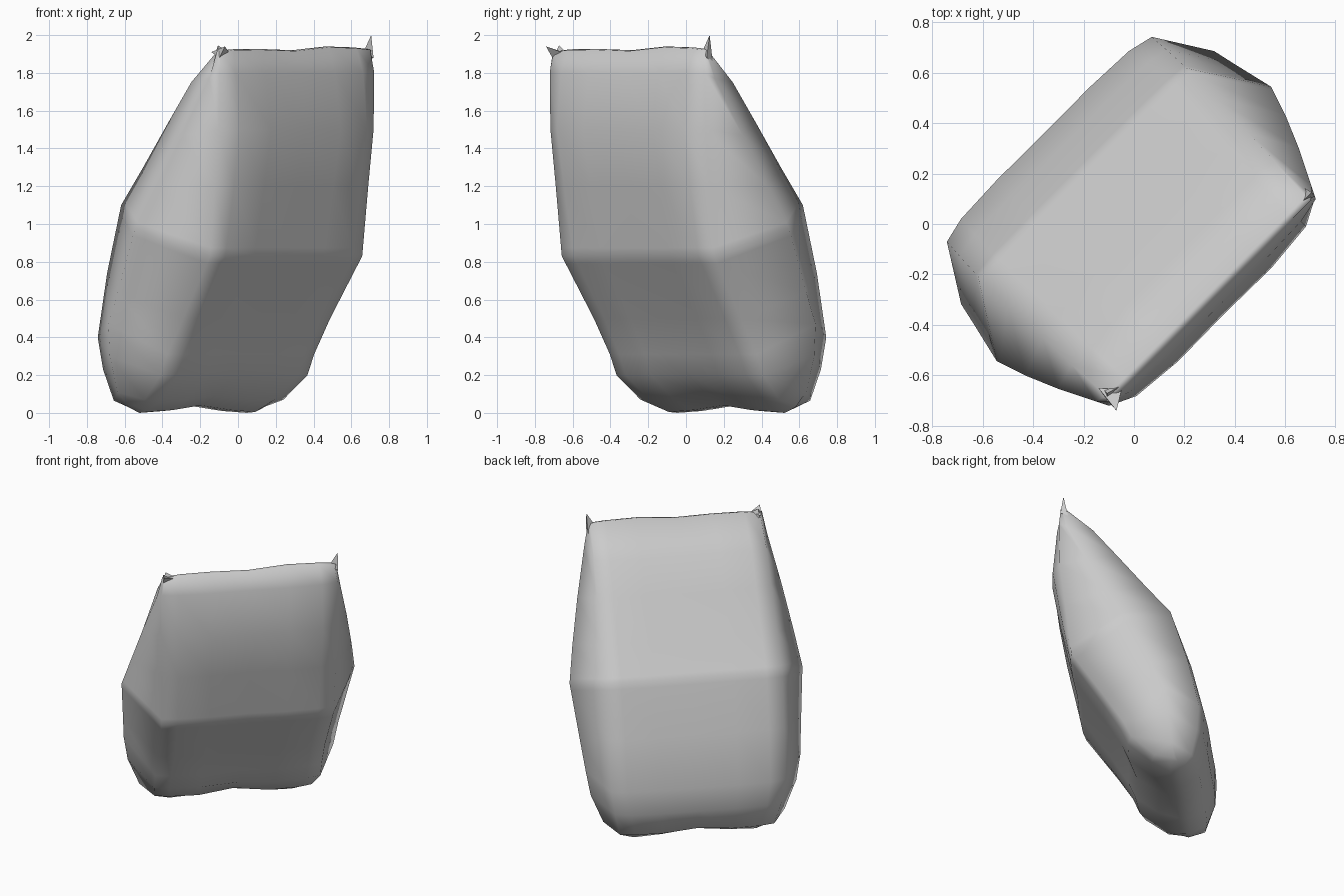
import bpy, bmesh, math

if "Cube" in bpy.data.objects:
    bpy.data.objects.remove(bpy.data.objects["Cube"])

R = math.sqrt(0.5)


def world(u, v, z):
    # u runs along the pouch width, v points out of its front panel (pouch is turned 45 degrees)
    return ((u + v) * R, (u - v) * R, z)


# Each ring: (half width, v, z) for front corner, side gusset fold, back corner,
# then how far the front and back panels bulge, and the front bulge share at the centre
RINGS = [
    ((.56, .43, 1.91), (.575, .42, 1.92), (.56, .405, 1.915), 0, 0, 1),
    ((.58, .44, 1.80), (.605, .39, 1.77), (.57, .22, 1.75), .03, .04, 1),
    ((.58, .435, 1.50), (.675, .25, 1.47), (.575, .063, 1.55), .078, .03, 1),
    ((.575, .40, 1.20), (.73, .12, 1.20), (.58, -.13, 1.30), .06, .015, .8),
    ((.57, .36, .83), (.77, .00, .98), (.585, -.29, 1.10), .02, .01, .5),
    ((.55, .14, .50), (.73, -.17, .64), (.58, -.40, .74), .03, .025, .5),
    ((.55, .02, .31), (.71, -.26, .47), (.575, -.475, .40), .04, .035, .4),
    ((.55, -.03, .20), (.68, -.28, .30), (.55, -.46, .23), .045, .045, .3),
    ((.52, -.18, .07), (.60, -.30, .11), (.51, -.42, .065), .04, .03, .3),
    ((.49, -.28, .005), (.52, -.31, .04), (.49, -.33, .00), .01, .01, .5),
]
COLS = (-1, -.82, -.45, 0, .45, .82, 1)
PUFF = (0, .7, .95, .9, .95, .7, 0)
TOP_WAVE = (0, .01, .012, .005, .025, .02, .012)
LOW_WAVE = (.03, 0, .01, .035, .01, 0, .03)
FLAT = (0,) * 7


def ring_points(i):
    f, s, b, fb, bb, mid = RINGS[i]
    last = len(RINGS) - 1
    wave = {0: TOP_WAVE, last: LOW_WAVE, last - 1: (0, 0, 0, .02, 0, 0, 0)}.get(i, FLAT)
    data = list(zip(COLS, PUFF, wave))
    # front panel, right fold, back panel, left fold
    pts = [(c * f[0], f[1] + p * fb * (mid if c == 0 else 1), f[2] + w) for c, p, w in data]
    pts.append(s)
    pts += [(c * b[0], b[1] - p * bb, b[2] + w) for c, p, w in reversed(data)]
    pts.append((-s[0], s[1], s[2]))
    return pts


def blend(p, q, t):
    return [tuple(x + (y - x) * t for x, y in zip(a, b)) for a, b in zip(p, q)]


rings = [ring_points(i) for i in range(len(RINGS))]
# Tight loops keep the crease around the middle crisp
rings[5:5] = [blend(rings[4], rings[5], .12)]
rings[4:4] = [blend(rings[3], rings[4], .88)]

bm = bmesh.new()
rows = [[bm.verts.new(world(*p)) for p in ring] for ring in rings]
n = len(rows[0])
for a, b in zip(rows, rows[1:]):
    for j in range(n):
        k = (j + 1) % n
        bm.faces.new((a[j], a[k], b[k], b[j]))

# Sealed top and bottom seams
m = len(COLS)
for ring in (rows[0], rows[-1]):
    back = list(reversed(ring[m + 1:2 * m + 1]))
    for j in range(m - 1):
        bm.faces.new((ring[j], ring[j + 1], back[j + 1], back[j]))
    bm.faces.new((ring[m - 1], ring[m], back[m - 1]))
    bm.faces.new((ring[0], back[0], ring[2 * m + 1]))
bmesh.ops.recalc_face_normals(bm, faces=bm.faces)


def finish(bm, name, angle):
    me = bpy.data.meshes.new(name)
    bm.to_mesh(me)
    bm.free()
    ob = bpy.data.objects.new(name, me)
    bpy.context.collection.objects.link(ob)
    bpy.ops.object.select_all(action='DESELECT')
    ob.select_set(True)
    bpy.context.view_layer.objects.active = ob
    bpy.ops.object.shade_smooth_by_angle(angle=math.radians(angle))


finish(bm, "pouch", 85)


# Pinched corner tips of the top seam
def corner_tip(name, base, tip):
    bm = bmesh.new()
    vs = [bm.verts.new(world(*p)) for p in base + [tip]]
    for tri in ((0, 1, 2), (0, 1, 3), (1, 2, 3), (2, 0, 3)):
        bm.faces.new([vs[t] for t in tri])
    bmesh.ops.recalc_face_normals(bm, faces=bm.faces)
    finish(bm, name, 20)


corner_tip("right_corner_tip", [(.53, .41, 1.91), (.585, .43, 1.88), (.58, .38, 1.86)],
           (.587, .41, 2.0))
corner_tip("left_corner_tip", [(-.50, .43, 1.91), (-.57, .43, 1.88), (-.56, .36, 1.91)],
           (-.573, .475, 1.94))
corner_tip("left_corner_fold", [(-.48, .42, 1.91), (-.57, .42, 1.89), (-.55, .37, 1.88)],
           (-.55, .40, 1.945))
